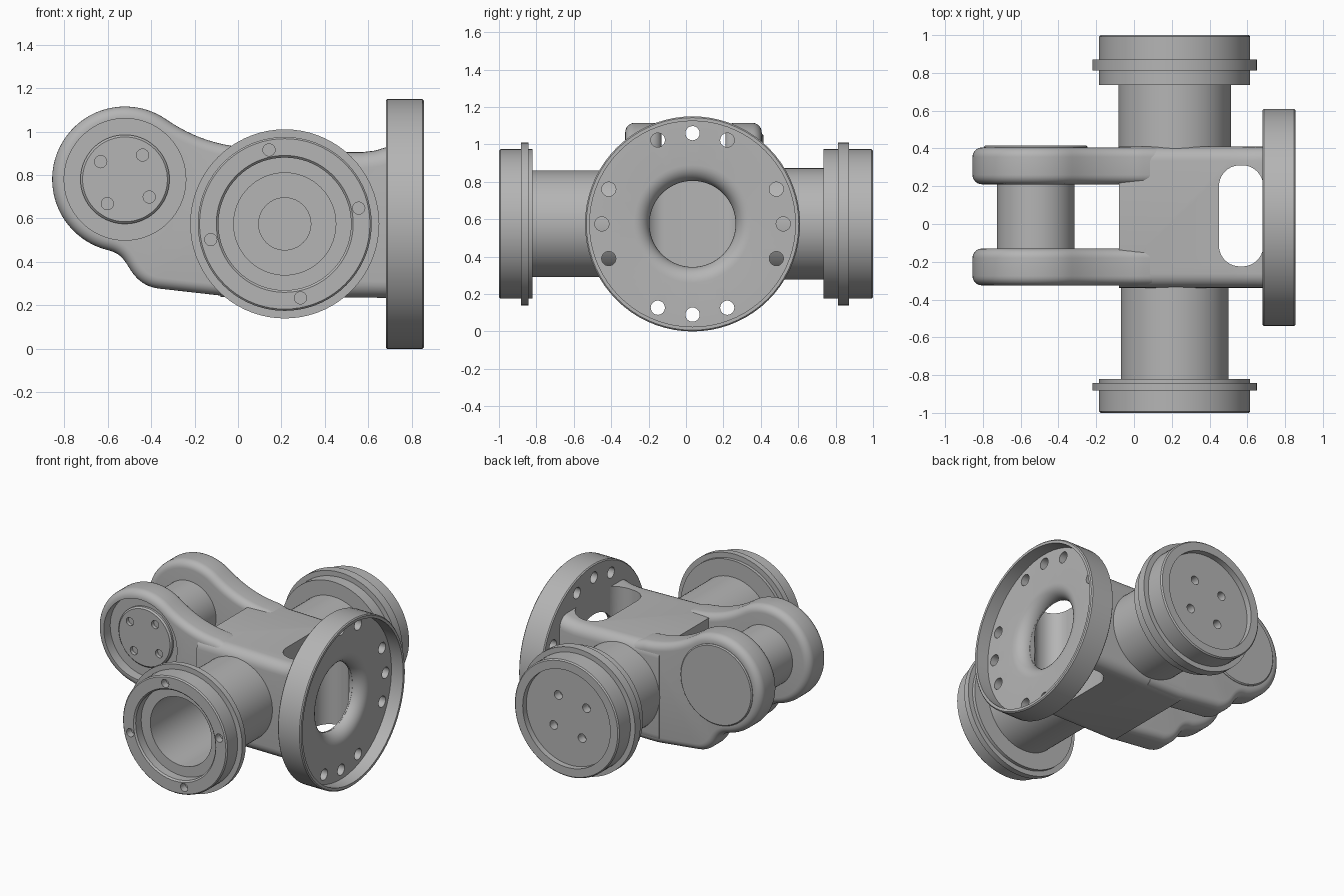
import bpy, bmesh, math
from mathutils import Vector, Matrix
from mathutils.geometry import interpolate_bezier

cube = bpy.data.objects.get("Cube")
if cube:
    bpy.data.objects.remove(cube, do_unlink=True)

metal = bpy.data.materials.new("grey_metal")
metal.use_nodes = True
GREY = (0.46, 0.46, 0.46, 1)
metal.diffuse_color = GREY
metal.node_tree.nodes["Principled BSDF"].inputs["Base Color"].default_value = GREY

HUB = (0.215, 0.575)       # x, z of the cross tubes
BOSS = (-0.52, 0.78)       # x, z of the fork pivot
FLANGE = (0.035, 0.575)    # y, z of the round flange
parts = []


def finish(name, bm):
    bmesh.ops.remove_doubles(bm, verts=bm.verts, dist=1e-5)
    bmesh.ops.recalc_face_normals(bm, faces=bm.faces)
    mesh = bpy.data.meshes.new(name)
    bm.to_mesh(mesh)
    bm.free()
    mesh.materials.append(metal)
    obj = bpy.data.objects.new(name, mesh)
    bpy.context.collection.objects.link(obj)
    parts.append(obj)
    return obj


def on_axis(axis, centre, a, b, t):
    """Point at in-plane offset a, b and height t along the axis."""
    if axis == "Y":
        return Vector((centre[0] + a, t, centre[1] + b))
    return Vector((t, centre[0] + a, centre[1] + b))


def add_lathe(bm, profile, axis, centre, sides=72):
    """Revolve a closed (radius, position) loop."""
    rings = []
    for i in range(sides):
        a = math.tau * i / sides
        rings.append([bm.verts.new(on_axis(axis, centre, r * math.cos(a), r * math.sin(a), t))
                      for r, t in profile])
    n = len(profile)
    for i in range(sides):
        p, q = rings[i], rings[(i + 1) % sides]
        for j in range(n):
            k = (j + 1) % n
            if profile[j][0] == 0 and profile[k][0] == 0:
                continue
            if profile[j][0] == 0:
                bm.faces.new((p[j], p[k], q[k]))
            elif profile[k][0] == 0:
                bm.faces.new((p[j], p[k], q[j]))
            else:
                bm.faces.new((p[j], p[k], q[k], q[j]))


def lathe(name, profile, axis, centre):
    bm = bmesh.new()
    add_lathe(bm, profile, axis, centre)
    return finish(name, bm)


def rod(radius, t0, t1):
    return [(0, t0), (radius, t0), (radius, t1), (0, t1)]


def prism(name, outline, y0, y1, bevel):
    """Extrude an x-z outline along y and round its rims."""
    bm = bmesh.new()
    face = bm.faces.new([bm.verts.new((x, y0, z)) for x, z in outline])
    ext = bmesh.ops.extrude_face_region(bm, geom=[face])["geom"]
    bmesh.ops.translate(bm, vec=(0, y1 - y0, 0),
                        verts=[v for v in ext if isinstance(v, bmesh.types.BMVert)])
    bmesh.ops.recalc_face_normals(bm, faces=bm.faces)
    rims = []
    for e in bm.edges:
        d = e.verts[0].co - e.verts[1].co
        end_edge = abs(d.x) < 1e-4 and abs(d.z) > 0.3
        if abs(d.y) < 1e-4 and not end_edge:
            rims.append(e)
    bmesh.ops.bevel(bm, geom=rims, offset=bevel, segments=6, profile=0.5,
                    affect='EDGES', clamp_overlap=False)
    return finish(name, bm)


def cut(obj, cutter):
    """Subtract a cutter and bake the result."""
    parts.remove(cutter)
    mod = obj.modifiers.new("cut", 'BOOLEAN')
    mod.operation, mod.solver, mod.object = 'DIFFERENCE', 'EXACT', cutter
    bpy.context.view_layer.update()
    deps = bpy.context.evaluated_depsgraph_get()
    baked = bpy.data.meshes.new_from_object(obj.evaluated_get(deps))
    obj.modifiers.clear()
    obj.data = baked
    bpy.data.objects.remove(cutter, do_unlink=True)


def drill(obj, axis, centre, circle, angles, radius, t0, t1):
    """Cut a ring of round holes."""
    bm = bmesh.new()
    for deg in angles:
        a = math.radians(deg)
        c = (centre[0] + circle * math.cos(a), centre[1] + circle * math.sin(a))
        add_lathe(bm, rod(radius, t0, t1), axis, c, 24)
    cut(obj, finish("drill_cutter", bm))


def curve(*pts):
    return [tuple(p) for p in interpolate_bezier(*[Vector(p) for p in pts], 12)]


def quarter(first):
    return [first + 90 * i for i in range(4)]


# Solid yoke body with the upright window behind the flange
body = prism("yoke_body", [(-0.08, 0.238), (0.69, 0.235), (0.69, 0.93), (0.63, 0.912),
                           (0.57, 0.905), (0.5, 0.905), (-0.08, 0.918)], -0.338, 0.41, 0.075)
bm = bmesh.new()
bmesh.ops.create_cube(bm, size=1, matrix=Matrix.Translation((0.567, 0.043, 0.6))
                      @ Matrix.Diagonal((0.234, 0.535, 1.4, 1)))
uprights = [e for e in bm.edges if abs(e.verts[0].co.z - e.verts[1].co.z) > 1]
bmesh.ops.bevel(bm, geom=uprights, offset=0.11, segments=10, profile=0.5, affect='EDGES')
cut(body, finish("window_cutter", bm))
cut(body, lathe("throat_cutter", rod(0.23, 0.56, 0.8), "X", FLANGE))

# Pair of fork arms
arc = []
for i in range(49):
    a = math.radians(55 + 201 * i / 48)
    arc.append((BOSS[0] + 0.335 * math.cos(a), BOSS[1] + 0.335 * math.sin(a)))
lower = curve(arc[-1], (-0.55, 0.443), (-0.53, 0.42), (-0.505, 0.38))
foot = curve(lower[-1], (-0.47, 0.32), (-0.43, 0.285), (-0.36, 0.277))
upper = curve((0.05, 0.925), (-0.1, 0.935), (-0.22, 0.98), arc[0])
outline = arc + lower[1:] + foot[1:] + [(-0.05, 0.242), (0.2, 0.242), (0.2, 0.88)] + upper[:-1]
front_arm = prism("front_arm", outline, -0.325, -0.13, 0.05)
back_arm = prism("back_arm", outline, 0.21, 0.405, 0.05)
cut(front_arm, lathe("recess_cutter", rod(0.28, -0.5, -0.255), "Y", BOSS))

# Pivot shaft and rear cap
shaft = lathe("pivot_shaft", [(0, -0.28), (0.195, -0.28), (0.205, -0.27),
                              (0.205, 0.39), (0, 0.39)], "Y", BOSS)
drill(shaft, "Y", BOSS, 0.138, quarter(54), 0.028, -0.4, -0.23)
lathe("pivot_cap", [(0, 0.3), (0.275, 0.3), (0.275, 0.408), (0.268, 0.415), (0, 0.415)],
      "Y", BOSS)

# Open front tube with stepped bore
front_tube = lathe("front_tube", [
    (0, -0.3), (0.285, -0.3), (0.285, -0.82), (0.4, -0.82), (0.4, -0.842), (0.435, -0.842),
    (0.435, -0.882), (0.4, -0.882), (0.4, -0.992), (0.392, -1), (0.315, -1), (0.305, -0.99),
    (0.305, -0.93), (0.235, -0.93), (0.235, -0.4), (0.12, -0.4), (0.12, -0.36), (0, -0.36)],
    "Y", HUB)
drill(front_tube, "Y", HUB, 0.348, quarter(12), 0.028, -1.1, -0.95)

# Closed back tube with recessed end plate
back_tube = lathe("back_tube", [
    (0, 0.35), (0.298, 0.35), (0.298, 0.735), (0.4, 0.735), (0.4, 0.812), (0.435, 0.812),
    (0.435, 0.872), (0.4, 0.872), (0.4, 0.992), (0.392, 1), (0.335, 1), (0.335, 0.96),
    (0, 0.96)], "Y", HUB)
drill(back_tube, "Y", HUB, 0.155, quarter(54), 0.03, 0.9, 1.1)

# Cupped flange with flared throat and bolt holes
flare = []
for i in range(9):
    a = math.radians(90 + 90 * i / 8)
    flare.append((0.315 + 0.085 * math.cos(a), 0.68 + 0.085 * math.sin(a)))
flange = lathe("flange", [(0.568, 0.68), (0.575, 0.687), (0.575, 0.848), (0.568, 0.855),
                          (0.55, 0.855), (0.55, 0.765)] + flare, "X", FLANGE)
bolts = [22.5 * i for i in range(16) if i % 4 != 2]
drill(flange, "X", FLANGE, 0.485, bolts, 0.038, 0.6, 0.9)

# Smooth curved walls, keep machined edges sharp
bpy.ops.object.select_all(action='DESELECT')
for obj in parts:
    obj.select_set(True)
bpy.context.view_layer.objects.active = body
bpy.ops.object.shade_smooth_by_angle(angle=math.radians(30))
